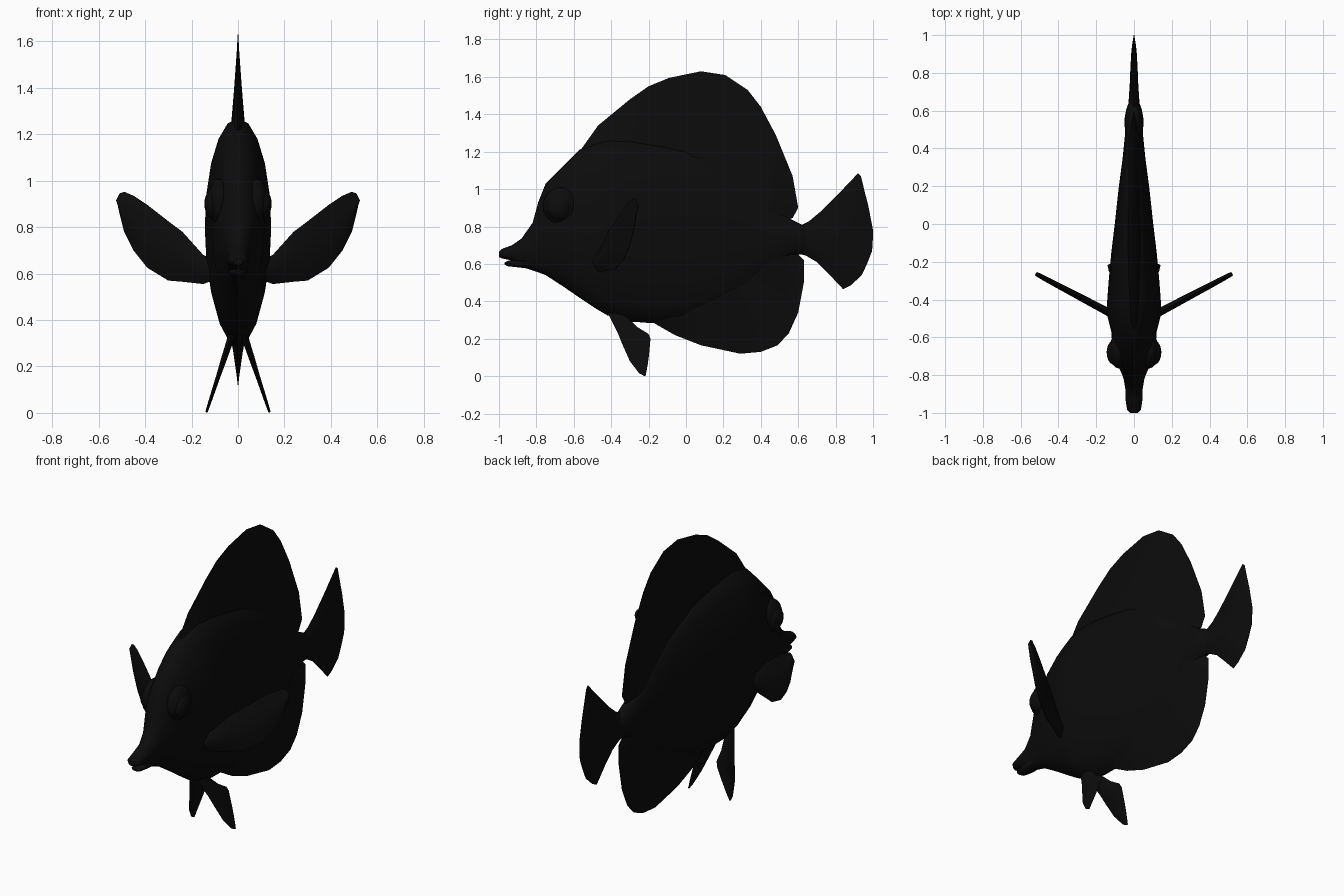
import bpy, bmesh, math
from mathutils import Vector

cube = bpy.data.objects.get("Cube")
if cube:
    bpy.data.objects.remove(cube, do_unlink=True)

COLOUR = (0.0035, 0.0035, 0.0035, 1)
black = bpy.data.materials.new("matte black")
black.use_nodes = True
black.diffuse_color = COLOUR
black.node_tree.nodes["Principled BSDF"].inputs["Base Color"].default_value = COLOUR


def finish(name, bm):
    bmesh.ops.remove_doubles(bm, verts=bm.verts, dist=0.0005)
    bmesh.ops.recalc_face_normals(bm, faces=bm.faces)
    mesh = bpy.data.meshes.new(name)
    bm.to_mesh(mesh)
    bm.free()
    mesh.materials.append(black)
    ob = bpy.data.objects.new(name, mesh)
    bpy.context.collection.objects.link(ob)
    bpy.ops.object.select_all(action='DESELECT')
    ob.select_set(True)
    bpy.context.view_layer.objects.active = ob
    bpy.ops.object.shade_smooth_by_angle(angle=math.radians(40))
    return ob


def loft(name, rings):
    """Skin a list of closed rings and cap both ends."""
    bm = bmesh.new()
    rows = [[bm.verts.new(p) for p in ring] for ring in rings]
    n = len(rows[0])
    for a, b in zip(rows, rows[1:]):
        for i in range(n):
            j = (i + 1) % n
            bm.faces.new((a[i], a[j], b[j], b[i]))
    bm.faces.new(rows[0])
    bm.faces.new(rows[-1])
    return finish(name, bm)


def tube(name, stations, sides=20):
    """Elliptical sections given as (y, bottom, top, half width)."""
    rings = []
    for y, lo, hi, w in stations:
        c, h = (lo + hi) / 2, (hi - lo) / 2
        rings.append([(w * math.sin(2 * math.pi * i / sides), y,
                       c + h * math.cos(2 * math.pi * i / sides)) for i in range(sides)])
    return loft(name, rings)


def fin(name, pairs, place, normal, thick, steps=6):
    """Blade spanned by point pairs; thick(s, t) is the half thickness."""
    normal = Vector(normal).normalized()
    rings = []
    for k, (a, b) in enumerate(pairs):
        t = k / (len(pairs) - 1)
        mid = []
        for i in range(steps + 1):
            s = i / steps
            p = Vector(place(a[0] + (b[0] - a[0]) * s, a[1] + (b[1] - a[1]) * s))
            mid.append((p, normal * max(thick(s, t), 0.0012)))
        rings.append([p + o for p, o in mid] + [p - o for p, o in reversed(mid)])
    return loft(name, rings)


# Body with snout and tail stalk
tube("body", [
    (-1.0, .637, .665, .02), (-.985, .63, .68, .036), (-.93, .618, .70, .045),
    (-.88, .585, .735, .045), (-.82, .565, .82, .055), (-.79, .555, .93, .066),
    (-.75, .54, 1.03, .085), (-.65, .475, 1.13, .115), (-.57, .42, 1.21, .12),
    (-.48, .36, 1.25, .143), (-.42, .325, 1.27, .143), (-.3, .29, 1.27, .134),
    (-.15, .285, 1.25, .12), (0, .30, 1.22, .102), (.2, .38, 1.13, .08),
    (.35, .47, 1.02, .06), (.47, .58, .90, .048), (.56, .645, .84, .05),
    (.61, .65, .815, .04), (.66, .67, .79, .022)])

# Lower jaw below the mouth opening
tube("lower_jaw", [(-.97, .597, .608, .015), (-.955, .588, .616, .03),
                   (-.9, .582, .625, .04), (-.8, .57, .66, .04)], 12)


def median(u, v):
    return (0, u, v)


# Dorsal fin: pairs run from inside the back to the outer edge
fin("dorsal_fin", [
    ((-.54, 1.16), (-.57, 1.20)), ((-.45, 1.18), (-.47, 1.34)),
    ((-.32, 1.20), (-.3, 1.48)), ((-.23, 1.20), (-.2, 1.55)),
    ((-.13, 1.19), (-.09, 1.595)), ((0, 1.16), (.08, 1.63)),
    ((.1, 1.12), (.21, 1.61)), ((.2, 1.07), (.33, 1.53)),
    ((.27, 1.02), (.4, 1.44)), ((.35, .96), (.48, 1.29)),
    ((.42, .89), (.57, 1.07)), ((.45, .85), (.60, .90)),
    ((.46, .82), (.57, .845))],
    median, (1, 0, 0), lambda s, t: .034 * (1 - s))

# Anal fin
fin("anal_fin", [
    ((-.25, .33), (-.24, .287)), ((-.18, .34), (-.17, .283)),
    ((-.08, .34), (-.06, .22)), ((.04, .36), (.08, .165)),
    ((.14, .40), (.29, .12)), ((.23, .45), (.4, .13)),
    ((.31, .49), (.49, .165)), ((.37, .54), (.55, .23)),
    ((.41, .58), (.60, .34)), ((.44, .61), (.63, .50)),
    ((.47, .64), (.63, .62)), ((.49, .67), (.60, .65))],
    median, (1, 0, 0), lambda s, t: .04 * (1 - s))

# Tail fin: lower and upper edge points, thinning toward the back
fin("tail_fin", [
    ((.58, .66), (.58, .81)), ((.64, .645), (.62, .81)),
    ((.70, .61), (.66, .83)), ((.76, .55), (.72, .88)),
    ((.84, .465), (.82, .98)), ((.88, .485), (.92, 1.085)),
    ((.94, .54), (.935, 1.07)), ((.97, .605), (.957, .98)),
    ((.995, .67), (.975, .91)), ((1.0, .75), (1.0, .78))],
    median, (1, 0, 0),
    lambda s, t: .034 * (1 - t) * math.sin(math.pi * s) ** .6 if 0 < s < 1 else 0)

PECTORAL = [(.11, .57, .66), (.15, .555, .68), (.24, .565, .78), (.30, .57, .825),
            (.39, .625, .895), (.45, .70, .935), (.49, .78, .952),
            (.51, .86, .945), (.52, .905, .925)]
PELVIC = [((-.42, .34), (-.30, .34)), ((-.40, .30), (-.31, .31)),
          ((-.36, .22), (-.26, .262)), ((-.34, .17), (-.20, .225)),
          ((-.32, .125), (-.19, .20)), ((-.30, .08), (-.197, .12)),
          ((-.25, .015), (-.205, .06)), ((-.225, .002), (-.215, .005))]

# Paired fins and eyes
for side, label in ((1, "left"), (-1, "right")):
    fin(label + "_pectoral_fin", [((x, lo), (x, hi)) for x, lo, hi in PECTORAL],
        lambda u, v: (side * u, -.475 + (u - .12) * .53, v), (side * -.53, 1, 0),
        lambda s, t: (.022 - .012 * t) * math.sin(math.pi * s))
    fin(label + "_pelvic_fin", PELVIC,
        lambda u, v: (side * (.137 - .33 * v), u, v), (side, 0, .33),
        lambda s, t: (.016 - .011 * t) * math.sin(math.pi * s))

    bm = bmesh.new()
    bmesh.ops.create_uvsphere(bm, u_segments=20, v_segments=12, radius=.066)
    for v in bm.verts:
        v.co = (side * .104 + v.co.x * .62, v.co.y - .68, v.co.z + .90)
    finish(label + "_eye", bm)
    # Socket swelling that carries the eye
    bm = bmesh.new()
    bmesh.ops.create_uvsphere(bm, u_segments=20, v_segments=12, radius=.1)
    for v in bm.verts:
        v.co = (side * .08 + v.co.x * .5, v.co.y * .95 - .67, v.co.z + .91)
    finish(label + "_eye_socket", bm)
